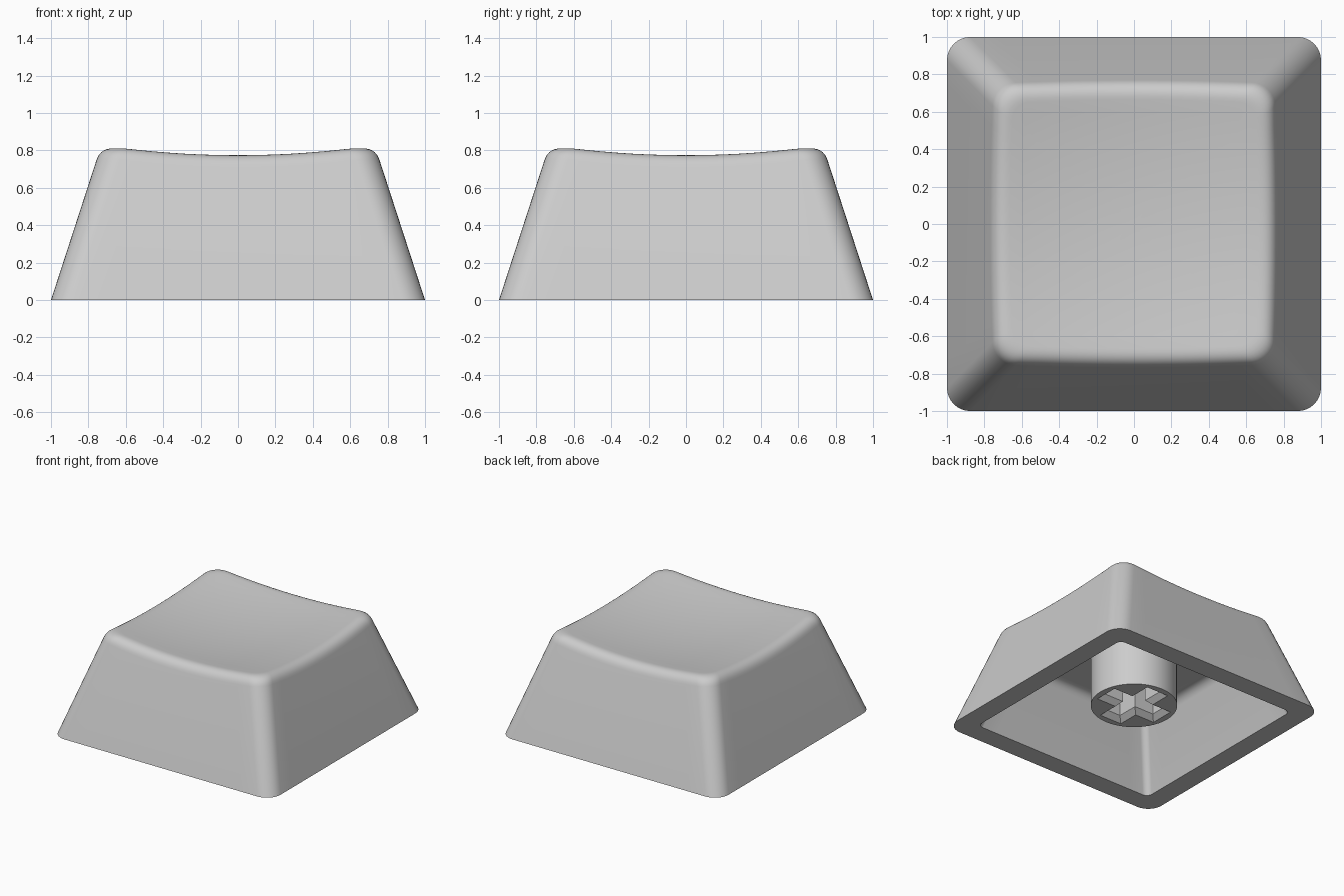
import bpy, bmesh, math
from mathutils import Vector

if "Cube" in bpy.data.objects:
    bpy.data.objects.remove(bpy.data.objects["Cube"])

SLOPE = 0.325          # inward lean of the walls per unit height
FILLET = 0.08          # size of the rounded top edge
CORNER_SEGS, SIDE_SEGS = 8, 12

plastic = bpy.data.materials.new("light grey plastic")
plastic.diffuse_color = (0.604, 0.604, 0.604, 1)
plastic.use_nodes = True
plastic.node_tree.nodes["Principled BSDF"].inputs["Base Color"].default_value = plastic.diffuse_color


def finish(obj):
    obj.data.materials.clear()
    obj.data.materials.append(plastic)
    bpy.ops.object.select_all(action='DESELECT')
    obj.select_set(True)
    bpy.context.view_layer.objects.active = obj
    bpy.ops.object.shade_smooth_by_angle(angle=math.radians(35))


def dish(x, y):
    """Height of the bowl-shaped top."""
    return 0.726 + 0.105 * (x * x + y * y)


# Perimeter of a rounded square: (unit centre offset, corner arc direction)
perimeter = []
corners = [Vector(c) for c in ((1, 1), (-1, 1), (-1, -1), (1, -1))]
for q, c in enumerate(corners):
    for i in range(CORNER_SEGS + 1):
        a = math.pi / 2 * (q + i / CORNER_SEGS)
        d = Vector((math.cos(a), math.sin(a)))
        perimeter.append((c, d))
    for i in range(1, SIDE_SEGS):
        perimeter.append((c.lerp(corners[(q + 1) % 4], i / SIDE_SEGS), d))


def point(p, h, r, z):
    xy = p[0] * (h - r) + p[1] * r
    return Vector((xy.x, xy.y, z))


def bend(a, b, c, steps):
    """Rounded edge from a to c around the sharp point b."""
    ts = [i / steps for i in range(steps + 1)]
    return [a * (1 - t) ** 2 + b * 2 * t * (1 - t) + c * t * t for t in ts]


def column(p):
    """One strip of the shell, from ceiling edge to near the dish centre."""
    cz, soft = 0.55, 0.06
    ch = 0.835 - SLOPE * cz
    pts = bend(point(p, ch - soft, 0.04, cz), point(p, ch, 0.05, cz),
               point(p, ch + SLOPE * soft, 0.05, cz - soft), 5)
    pts.append(point(p, 0.835, 0.05, 0))
    base = point(p, 1, 0.125, 0)
    z = 0.8
    for _ in range(12):                      # wall meets dish
        edge = point(p, 1 - SLOPE * z, 0.125, z)
        z = dish(edge.x, edge.y)
    edge = point(p, 1 - SLOPE * z, 0.125, z)
    low = edge + (base - edge).normalized() * FILLET
    inner = point(p, 1 - SLOPE * z - FILLET, 0.10, 0)
    inner.z = dish(inner.x, inner.y)
    pts.append(base)
    pts += bend(low, edge, inner, 8)         # rounded top edge
    for i in range(1, 10):                   # dished top
        x, y = inner.x * (1 - i / 10), inner.y * (1 - i / 10)
        pts.append(Vector((x, y, dish(x, y))))
    return pts


# Hollow shell
bm = bmesh.new()
cols = [[bm.verts.new(v) for v in column(p)] for p in perimeter]
centre = bm.verts.new((0, 0, dish(0, 0)))
for k, a in enumerate(cols):
    b = cols[(k + 1) % len(cols)]
    for i in range(len(a) - 1):
        bm.faces.new((a[i], b[i], b[i + 1], a[i + 1]))
    bm.faces.new((a[-1], b[-1], centre))
bm.faces.new([c[0] for c in reversed(cols)])
bmesh.ops.recalc_face_normals(bm, faces=bm.faces)
mesh = bpy.data.meshes.new("cap_shell")
bm.to_mesh(mesh)
bm.free()
shell = bpy.data.objects.new("cap_shell", mesh)
bpy.context.collection.objects.link(shell)
finish(shell)


# Stem: round post with a chamfered cross-shaped socket
def cross(length, half):
    out = []
    for c, s in ((1, 0), (0, 1), (-1, 0), (0, -1)):
        for x, y in ((length, -half), (length, half), (half, half)):
            out.append((x * c - y * s, x * s + y * c))
    return out


R, BOTTOM, TOP, CHAMFER = 0.326, 0.115, 0.55, 0.04
circle = [(R * math.cos(math.tau * i / 48), R * math.sin(math.tau * i / 48)) for i in range(48)]
mouth, socket = cross(0.275, 0.10), cross(0.275 - CHAMFER, 0.10 - CHAMFER)
bm = bmesh.new()


def loop(outline, z):
    vs = [bm.verts.new((x, y, z)) for x, y in outline]
    return vs, [bm.edges.new((vs[i - 1], vs[i])) for i in range(len(vs))]


def skin(lower, upper):
    for i in range(len(lower)):
        bm.faces.new((lower[i - 1], lower[i], upper[i], upper[i - 1]))


post_low, post_edges = loop(circle, BOTTOM)
post_top, _ = loop(circle, TOP)
mouth_low, mouth_edges = loop(mouth, BOTTOM)
socket_low, _ = loop(socket, BOTTOM + CHAMFER)
socket_top, _ = loop(socket, TOP)
bmesh.ops.triangle_fill(bm, edges=post_edges + mouth_edges, use_beauty=True)
skin(post_low, post_top)
skin(socket_low, mouth_low)
skin(socket_top, socket_low)
bmesh.ops.recalc_face_normals(bm, faces=bm.faces)
mesh = bpy.data.meshes.new("stem")
bm.to_mesh(mesh)
bm.free()
stem = bpy.data.objects.new("stem", mesh)
bpy.context.collection.objects.link(stem)
finish(stem)
